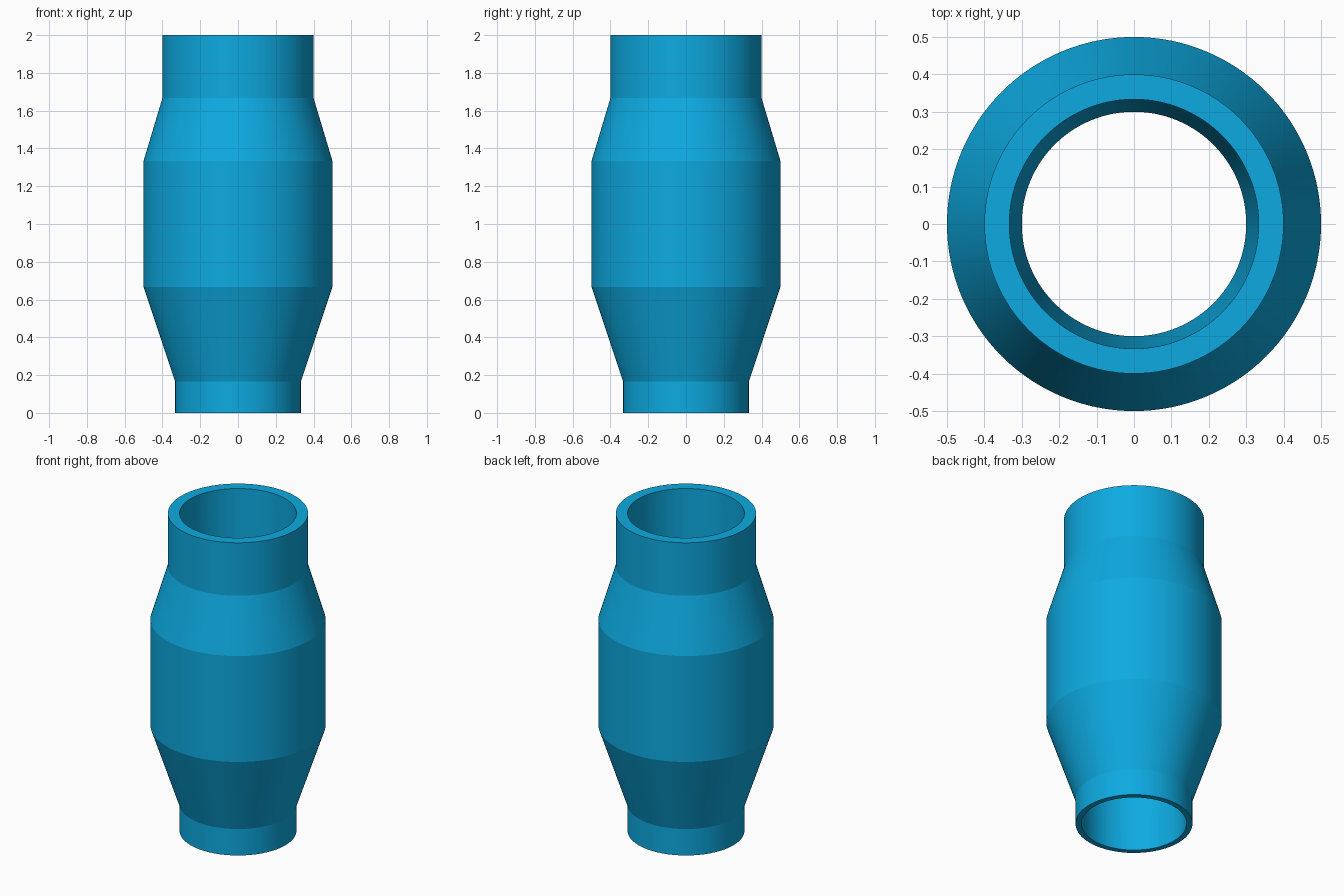
import bpy, bmesh, math

if "Cube" in bpy.data.objects:
    bpy.data.objects.remove(bpy.data.objects["Cube"])

SIDES = 128

# Closed wall cross-section (radius, height): outer wall upwards, then the tapered bore
profile = [
    (1 / 3, 0.0), (1 / 3, 1 / 6), (0.5, 2 / 3), (0.5, 4 / 3),
    (0.4, 5 / 3), (0.4, 2.0),
    (1 / 3, 2.0), (0.3, 0.0),
]

# Spin the cross-section around z
bm = bmesh.new()
verts = [bm.verts.new((r, 0, z)) for r, z in profile]
edges = [bm.edges.new((verts[i], verts[(i + 1) % len(verts)])) for i in range(len(verts))]
bmesh.ops.spin(bm, geom=verts + edges, cent=(0, 0, 0), axis=(0, 0, 1),
               angle=2 * math.pi, steps=SIDES, use_duplicate=False)
bmesh.ops.remove_doubles(bm, verts=bm.verts, dist=1e-4)
bmesh.ops.recalc_face_normals(bm, faces=bm.faces)

mesh = bpy.data.meshes.new("pipe_adapter")
bm.to_mesh(mesh)
bm.free()
adapter = bpy.data.objects.new("pipe_adapter", mesh)
bpy.context.collection.objects.link(adapter)

# Blue finish
blue = bpy.data.materials.new("blue")
blue.diffuse_color = (0.004, 0.40, 0.75, 1)
blue.use_nodes = True
blue.node_tree.nodes["Principled BSDF"].inputs["Base Color"].default_value = blue.diffuse_color
mesh.materials.append(blue)

# Round walls smooth, crisp breaks between sections
bpy.context.view_layer.objects.active = adapter
adapter.select_set(True)
bpy.ops.object.shade_smooth_by_angle(angle=math.radians(10))
